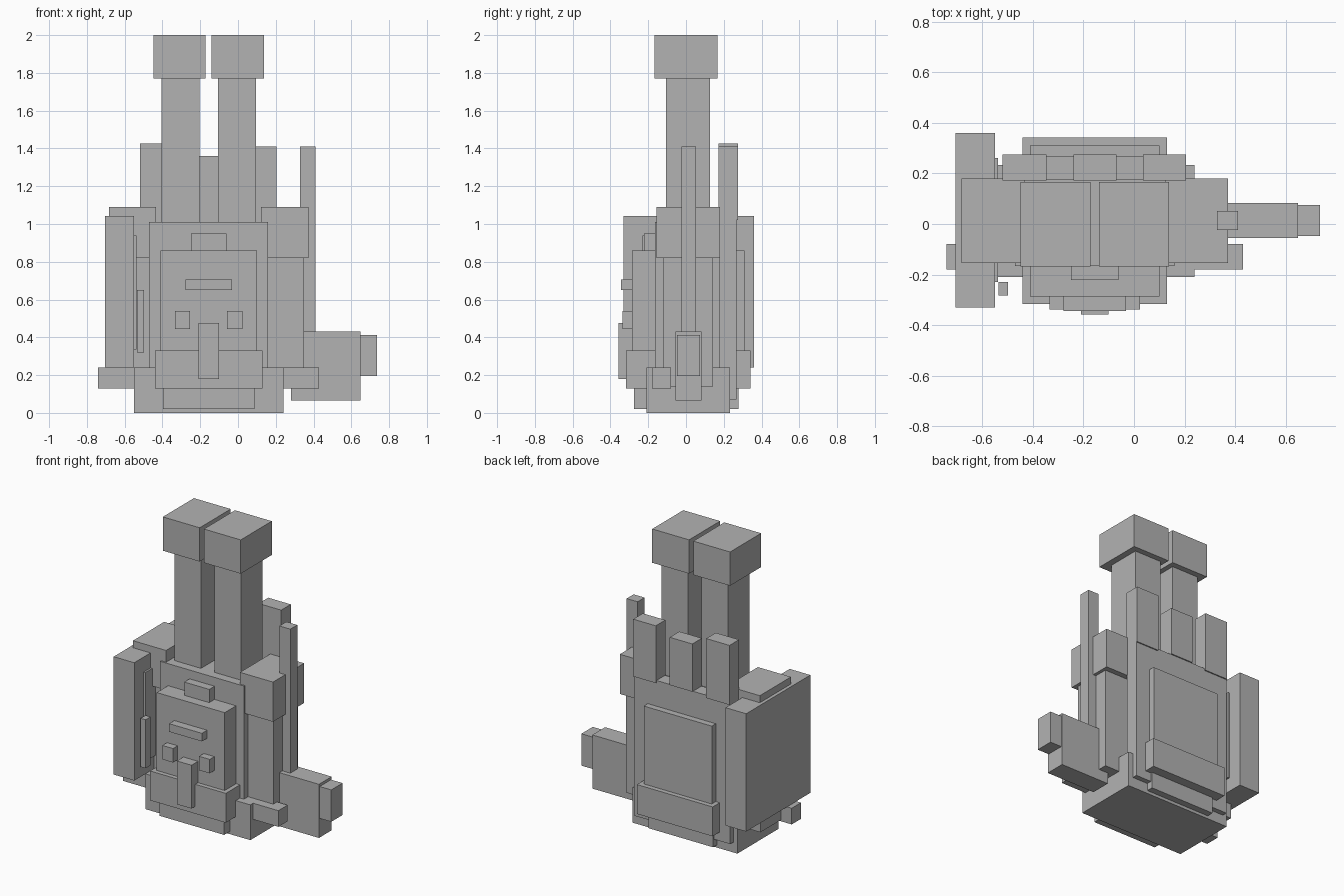
import bpy

cube = bpy.data.objects.get("Cube")
if cube:
    bpy.data.objects.remove(cube, do_unlink=True)

grey = bpy.data.materials.new("plain_grey")
grey.use_nodes = True
colour = (0.45, 0.45, 0.45, 1)
grey.diffuse_color = colour
grey.node_tree.nodes["Principled BSDF"].inputs["Base Color"].default_value = colour

MIDDLE = -0.155  # the body's own mirror plane


def box(name, xs, ys, zs):
    """Block spanning the given ranges on each axis."""
    spans = (xs, ys, zs)
    bpy.ops.mesh.primitive_cube_add(size=1, location=[sum(s) / 2 for s in spans])
    ob = bpy.context.object
    ob.name = name
    ob.scale = [s[1] - s[0] for s in spans]
    bpy.ops.object.transform_apply(location=False, rotation=False, scale=True)
    ob.data.materials.append(grey)
    return ob


def centred(name, half, ys, zs):
    """Block centred on the body's mirror plane."""
    box(name, (MIDDLE - half, MIDDLE + half), ys, zs)


def pair(name, near, far, ys, zs):
    """Two blocks mirrored across the body's mirror plane."""
    box("left_" + name, (MIDDLE + near, MIDDLE + far), ys, zs)
    box("right_" + name, (MIDDLE - far, MIDDLE - near), ys, zs)


# Body and stepped head
centred("torso", 0.315, (-0.165, 0.19), (0.1, 1.01))
centred("head_base", 0.395, (-0.21, 0.233), (0, 0.24))
centred("head_rim", 0.243, (-0.275, 0.278), (0.02, 0.13))
centred("head_band", 0.285, (-0.317, 0.342), (0.13, 0.33))
centred("body_panel", 0.256, (-0.287, 0.31), (0.33, 0.86))
centred("side_bar", 0.585, (-0.18, -0.08), (0.13, 0.24))

# Face and front details
centred("nose", 0.055, (-0.357, -0.28), (0.18, 0.475))
pair("eye", 0.098, 0.178, (-0.337, -0.28), (0.445, 0.54))
centred("front_bar", 0.123, (-0.343, -0.28), (0.65, 0.705))
centred("buckle", 0.094, (-0.222, -0.16), (0.86, 0.95))

# Raised limbs
pair("leg", 0.05, 0.25, (-0.105, 0.127), (1.01, 1.77))
pair("foot", 0.016, 0.293, (-0.168, 0.166), (1.77, 2.0))
pair("arm", 0.315, 0.505, (-0.12, 0.143), (0.14, 0.82))
pair("shoulder", 0.278, 0.527, (-0.155, 0.18), (0.82, 1.09))

# Back shell with three spikes
box("back_shell", (-0.52, 0.205), (0.175, 0.267), (0.07, 1.035))
box("right_spike", (-0.52, -0.345), (0.172, 0.275), (1.02, 1.425))
box("middle_spike", (-0.24, -0.07), (0.172, 0.275), (1.035, 1.36))
box("left_spike", (0.035, 0.205), (0.172, 0.275), (1.02, 1.41))

# Shield on the right arm
box("shield", (-0.705, -0.55), (-0.33, 0.36), (0.24, 1.042))
box("shield_backing", (-0.55, -0.537), (-0.23, 0.26), (0.335, 0.94))
box("shield_handle", (-0.535, -0.497), (-0.283, -0.23), (0.32, 0.65))

# Hammer-like tool on the left
box("tool_head", (0.28, 0.648), (-0.055, 0.082), (0.065, 0.43))
box("tool_tip", (0.648, 0.735), (-0.047, 0.075), (0.195, 0.412))
box("tool_shaft", (0.328, 0.41), (-0.023, 0.052), (0.43, 1.41))
